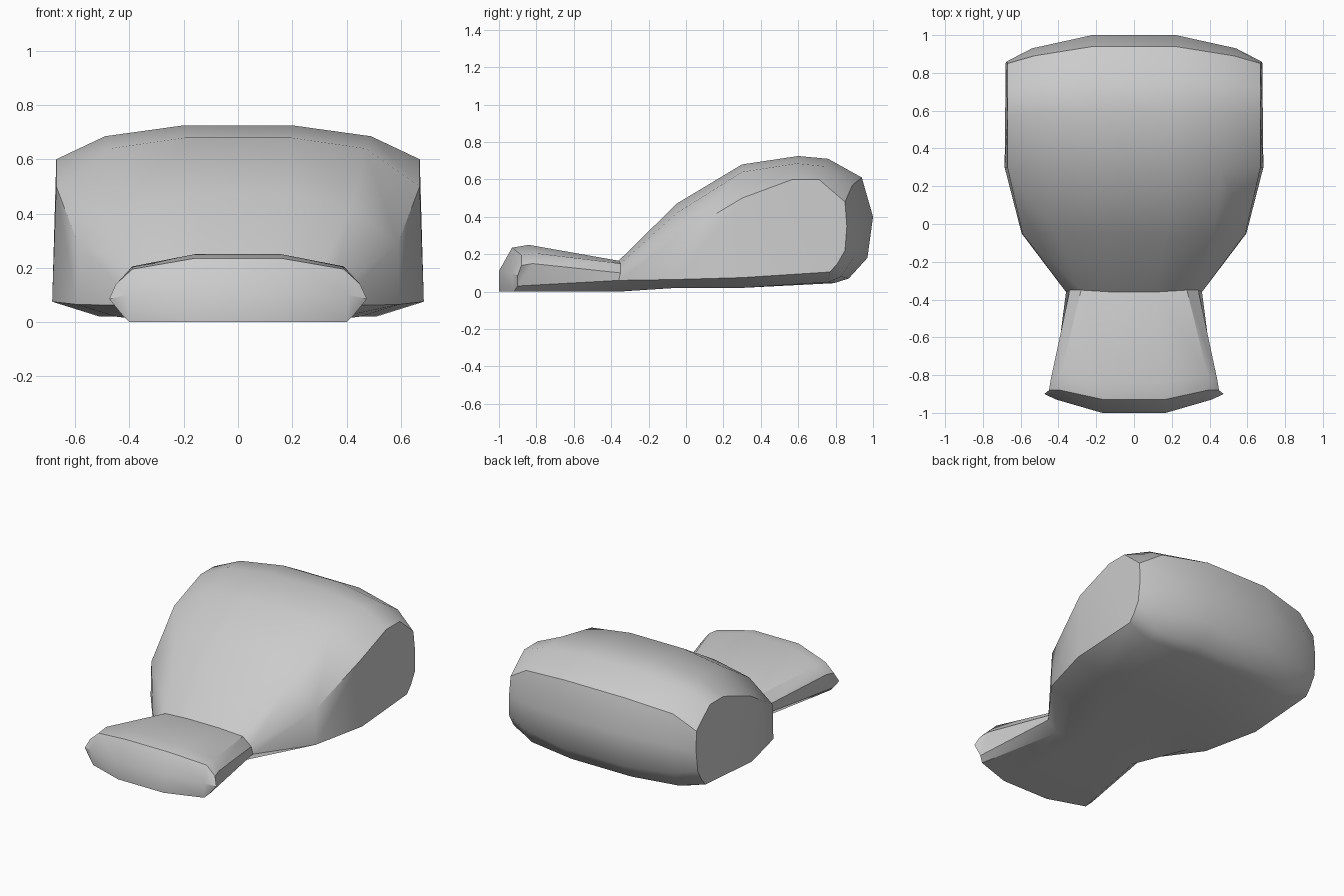
import bpy, bmesh, math

if "Cube" in bpy.data.objects:
    bpy.data.objects.remove(bpy.data.objects["Cube"])

# Side-view loop, front bottom -> rear -> back over the top.
# Each row: inner (y, z), middle (x, y, z), outer (x, y, z)
LOOP = [
    (-1.0, 0, .40, -.92, 0, .43, -.90, .03),
    (-.36, 0, .29, -.36, 0, .36, -.36, .06),
    (-.05, .02, .45, -.05, .02, .595, -.05, .065),
    (.30, .02, .51, .30, .02, .685, .30, .075),
    (.79, .045, .52, .76, .05, .68, .77, .105),
    (.87, .07, .53, .83, .08, .68, .81, .15),
    (.97, .18, .54, .90, .19, .68, .85, .22),
    (1.0, .40, .54, .93, .38, .675, .86, .35),
    (.94, .61, .53, .89, .57, .67, .85, .48),
    (.76, .71, .50, .74, .67, .67, .71, .60),
    (.60, .725, .49, .59, .685, .67, .57, .60),
    (.30, .68, .47, .30, .64, .67, .30, .50),
    (-.05, .47, .42, -.05, .42, .59, -.05, .29),
    (-.36, .165, .28, -.35, .15, .34, -.35, .10),
    (-.84, .25, .39, -.80, .205, .44, -.82, .15),
    (-.93, .235, .39, -.88, .195, .45, -.88, .14),
    (-1.0, .11, .41, -.93, .10, .475, -.90, .085),
]
INNER = .41   # inner loop width relative to the middle loop
n = len(LOOP)

bm = bmesh.new()


def loops(side):
    """Inner, middle and outer vertex loops for one side."""
    inner = [bm.verts.new((side * INNER * r[2], r[0], r[1])) for r in LOOP]
    middle = [bm.verts.new((side * r[2], r[3], r[4])) for r in LOOP]
    outer = [bm.verts.new((side * r[5], r[6], r[7])) for r in LOOP]
    return [inner, middle, outer]


left, right = loops(-1), loops(1)
columns = left[::-1] + right

# Skin between neighbouring loops
for a, b in zip(columns, columns[1:]):
    for i in range(n):
        j = (i + 1) % n
        bm.faces.new((a[i], a[j], b[j], b[i]))

# Side walls, split at the neck and along the body
PANELS = [(0, 14, 15, 16), (0, 1, 13, 14), (1, 2, 12, 13), (2, 3, 11, 12),
          (3, 4, 10, 11), tuple(range(4, 11))]
for outer in (left[2], right[2]):
    for panel in PANELS:
        bm.faces.new([outer[k] for k in panel])

bmesh.ops.recalc_face_normals(bm, faces=bm.faces[:])
mesh = bpy.data.meshes.new("rounded_body_with_foot")
bm.to_mesh(mesh)
bm.free()
body = bpy.data.objects.new("rounded_body_with_foot", mesh)
bpy.context.collection.objects.link(body)

# Smooth shading with crisp rims
bpy.context.view_layer.objects.active = body
body.select_set(True)
bpy.ops.object.shade_smooth_by_angle(angle=math.radians(35))
